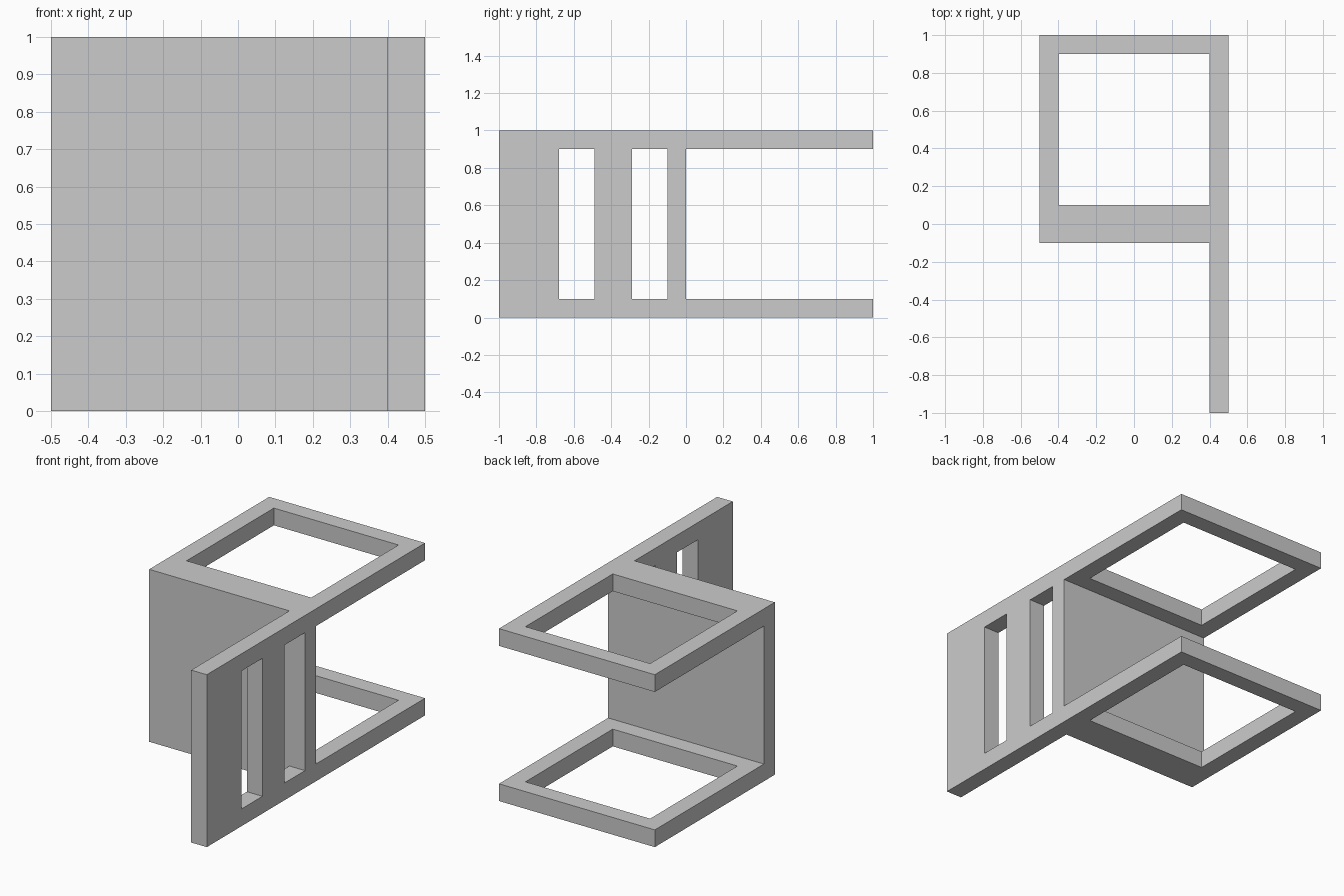
import bpy, bmesh

if "Cube" in bpy.data.objects:
    bpy.data.objects.remove(bpy.data.objects["Cube"])


def prism(name, outline, z0, z1):
    """Extrude an XY outline from z0 up to z1."""
    bm = bmesh.new()
    face = bm.faces.new([bm.verts.new((x, y, z0)) for x, y in outline])
    top = bmesh.ops.extrude_face_region(bm, geom=[face])["geom"]
    for v in top:
        if isinstance(v, bmesh.types.BMVert):
            v.co.z = z1
    bmesh.ops.recalc_face_normals(bm, faces=bm.faces)
    mesh = bpy.data.meshes.new(name)
    bm.to_mesh(mesh)
    bm.free()
    obj = bpy.data.objects.new(name, mesh)
    bpy.context.collection.objects.link(obj)
    return obj


def cut(target, name, x0, x1, y0, y1, z0, z1):
    """Remove a box-shaped opening from the target."""
    cutter = prism(name, [(x0, y0), (x1, y0), (x1, y1), (x0, y1)], z0, z1)
    cutter.hide_render = True
    cutter.hide_set(True)
    mod = target.modifiers.new(name, "BOOLEAN")
    mod.operation = "DIFFERENCE"
    mod.solver = "EXACT"
    mod.object = cutter


# Main body: wide rear block with a thin side panel running forward
body = prism("slotted_frame",
             [(-0.5, -0.1), (0.4, -0.1), (0.4, -1), (0.5, -1), (0.5, 1), (-0.5, 1)],
             0, 1)

# Rear opening leaves a wall with a top and a bottom plate
cut(body, "rear_opening_cutter", -0.6, 0.6, 0, 1.1, 0.1, 0.9)

# Square window turns both plates into frames
cut(body, "plate_window_cutter", -0.4, 0.4, 0.1, 0.9, -0.1, 1.1)

# Two upright slots through the side panel
for i, (y0, y1) in enumerate([(-0.68, -0.49), (-0.29, -0.1)]):
    cut(body, f"panel_slot_cutter_{i + 1}", 0.3, 0.6, y0, y1, 0.1, 0.9)
